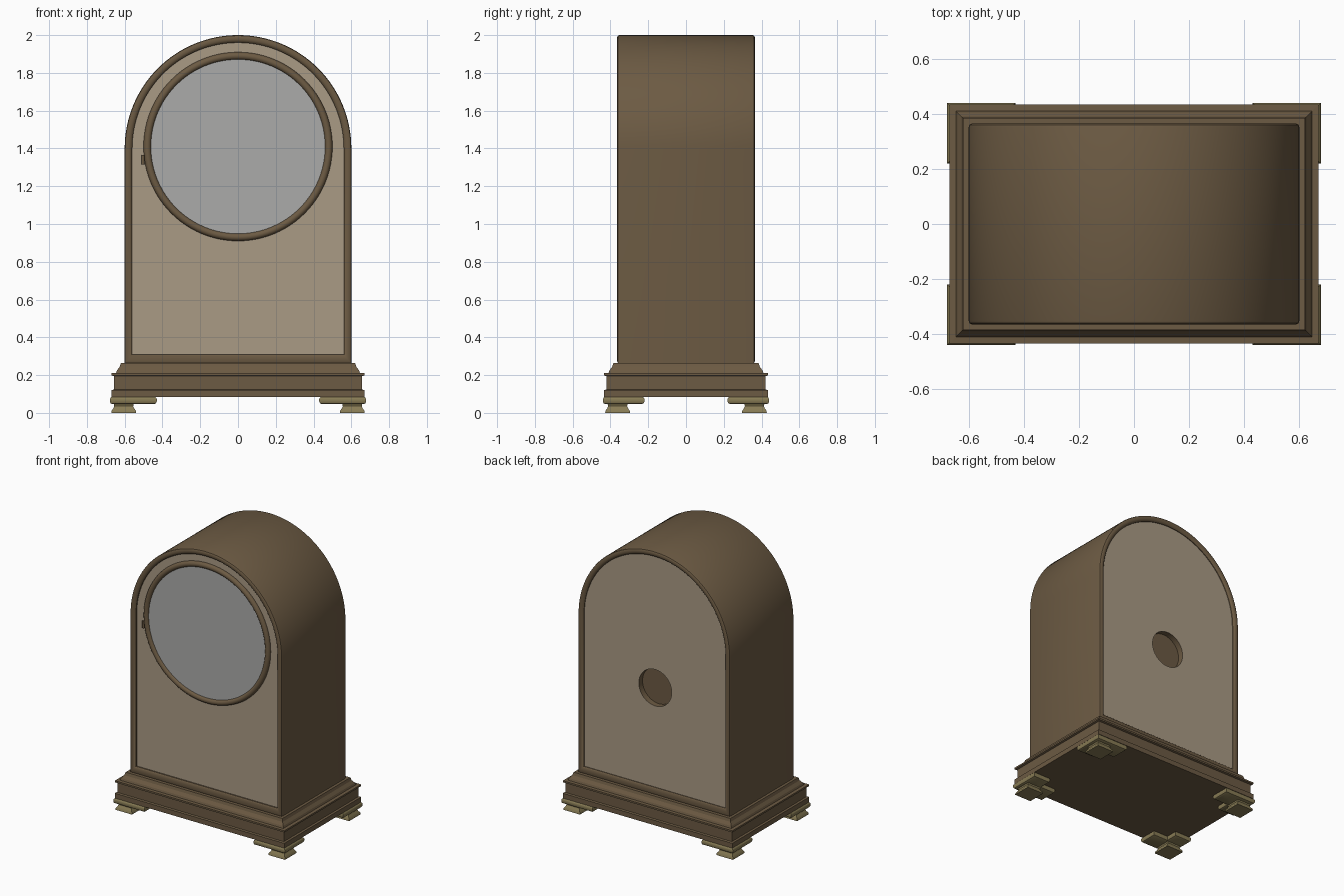
import bpy, bmesh, math
from mathutils import Vector

if "Cube" in bpy.data.objects:
    bpy.data.objects.remove(bpy.data.objects["Cube"])


def material(name, rgb):
    m = bpy.data.materials.new(name)
    m.diffuse_color = (*rgb, 1)
    m.use_nodes = True
    m.node_tree.nodes["Principled BSDF"].inputs["Base Color"].default_value = m.diffuse_color
    return m


WOOD = material("dark brown wood", (0.150, 0.103, 0.056))
PANEL = material("light tan panel", (0.400, 0.325, 0.232))
GLASS = material("grey glass", (0.410, 0.410, 0.400))
BRASS = material("dull brass", (0.245, 0.200, 0.090))


def finish(bm, name, mat, smooth=True):
    me = bpy.data.meshes.new(name)
    bm.to_mesh(me)
    bm.free()
    ob = bpy.data.objects.new(name, me)
    bpy.context.collection.objects.link(ob)
    me.materials.append(mat)
    if smooth:
        bpy.ops.object.select_all(action='DESELECT')
        ob.select_set(True)
        bpy.context.view_layer.objects.active = ob
        bpy.ops.object.shade_smooth_by_angle(angle=math.radians(35))
    return ob


def loft(name, mat, rings, closed=False, smooth=True):
    """Skin equal-length rings; closed joins last to first, otherwise cap the ends."""
    bm = bmesh.new()
    loops = [[bm.verts.new(p) for p in r] for r in rings]
    pairs = list(zip(loops, loops[1:]))
    if closed:
        pairs.append((loops[-1], loops[0]))
    else:
        bm.faces.new(loops[0])
        bm.faces.new(loops[-1])
    for a, b in pairs:
        n = len(a)
        for i in range(n):
            j = (i + 1) % n
            bm.faces.new((a[i], a[j], b[j], b[i]))
    bmesh.ops.recalc_face_normals(bm, faces=bm.faces)
    return finish(bm, name, mat, smooth)


def arch(r, y, n=64):
    """Round-topped outline; the foot rises as the outline shrinks."""
    zb = 0.26 + (0.6 - r) * 1.25
    pts = [(r, y, zb)]
    pts += [(r * math.cos(math.pi * i / n), y, 1.4 + r * math.sin(math.pi * i / n)) for i in range(n + 1)]
    return pts + [(-r, y, zb)]


def circle(r, y, zc, n=64):
    return [(r * math.cos(2 * math.pi * i / n), y, zc + r * math.sin(2 * math.pi * i / n)) for i in range(n)]


def holed_panel(name, y, hole_r, hole_z, side):
    bm = bmesh.new()
    for pts in (arch(0.562, y), circle(hole_r, y, hole_z)):
        vs = [bm.verts.new(p) for p in pts]
        for i in range(len(vs)):
            bm.edges.new((vs[i - 1], vs[i]))
    normal = Vector((0, side, 0))
    bmesh.ops.triangle_fill(bm, edges=bm.edges[:], use_beauty=True, normal=normal)
    bm.normal_update()
    for f in bm.faces:
        if f.normal.dot(normal) < 0:
            f.normal_flip()
    finish(bm, name, PANEL, False)


# Arched case with rounded rims front and back
rim = [(0.56, 0.335), (0.56, 0.352), (0.566, 0.360), (0.575, 0.364), (0.59, 0.364), (0.597, 0.360), (0.6, 0.352)]
rings = [arch(r, -y) for r, y in rim] + [arch(r, y) for r, y in reversed(rim)]
loft("arched_case", WOOD, rings, closed=True)

# Recessed panels
holed_panel("front_panel", -0.343, 0.47, 1.41, -1)
holed_panel("back_panel", 0.347, 0.13, 1.02, 1)

# Round recess in the back
cup = [(0.13, 0.347), (0.13, 0.305), (0.001, 0.305), (0.001, 0.295), (0.14, 0.295), (0.14, 0.345)]
loft("back_recess", WOOD, [circle(r, y, 1.02) for r, y in cup], closed=True)

# Dial glass, bezel and its hinge
loft("dial_glass", GLASS, [circle(0.47, -0.35, 1.41), circle(0.47, -0.338, 1.41)])
bezel = []
for i in range(12):
    a = 2 * math.pi * i / 12
    bezel.append(circle(0.48 + 0.02 * math.cos(a), -0.345 + 0.02 * math.sin(a), 1.41, 96))
loft("bezel", WOOD, bezel, closed=True)
hinge = [[(-0.503 + 0.008 * math.cos(k * math.pi / 6), -0.35 + 0.008 * math.sin(k * math.pi / 6), z)
          for k in range(12)] for z in (1.315, 1.365)]
loft("bezel_hinge", WOOD, hinge)


# Stepped plinth
def rect(h, z):
    k = h - 0.236
    return [(h, k, z), (-h, k, z), (-h, -k, z), (h, -k, z)]


plinth = [(0.67, 0.085), (0.67, 0.12), (0.657, 0.124), (0.657, 0.194), (0.67, 0.198), (0.67, 0.21),
          (0.646, 0.211), (0.641, 0.225), (0.626, 0.245), (0.62, 0.265)]
loft("plinth", WOOD, [rect(h, z) for h, z in plinth], smooth=False)


# Bracket feet: rounded L plate over a flared square pad
def ell(d, z, sx, sy):
    x1, y1, x0, y0, xi, yi = 0.678 - d, 0.44 - d, 0.43 + d, 0.22 + d, 0.545 + d, 0.305 + d
    pts = [(x1, y1), (x0, y1), (x0, yi), (xi, yi), (xi, y0), (x1, y0)]
    return [(sx * x, sy * y, z) for x, y in pts]


def pad(h, z, sx, sy):
    return [(sx * (0.605 + h * a), sy * (0.362 + h * b), z) for a, b in ((1, 1), (-1, 1), (-1, -1), (1, -1))]


plate = [(0.014, 0.046), (0.004, 0.051), (0, 0.06), (0, 0.074), (0.004, 0.081), (0.012, 0.086)]
flare = [(0.066, 0), (0.064, 0.012), (0.055, 0.024), (0.05, 0.036), (0.053, 0.048)]
for sx, side in ((1, "right"), (-1, "left")):
    for sy, end in ((1, "back"), (-1, "front")):
        loft(f"{end}_{side}_foot_bracket", BRASS, [ell(d, z, sx, sy) for d, z in plate])
        loft(f"{end}_{side}_foot_pad", BRASS, [pad(h, z, sx, sy) for h, z in flare])
